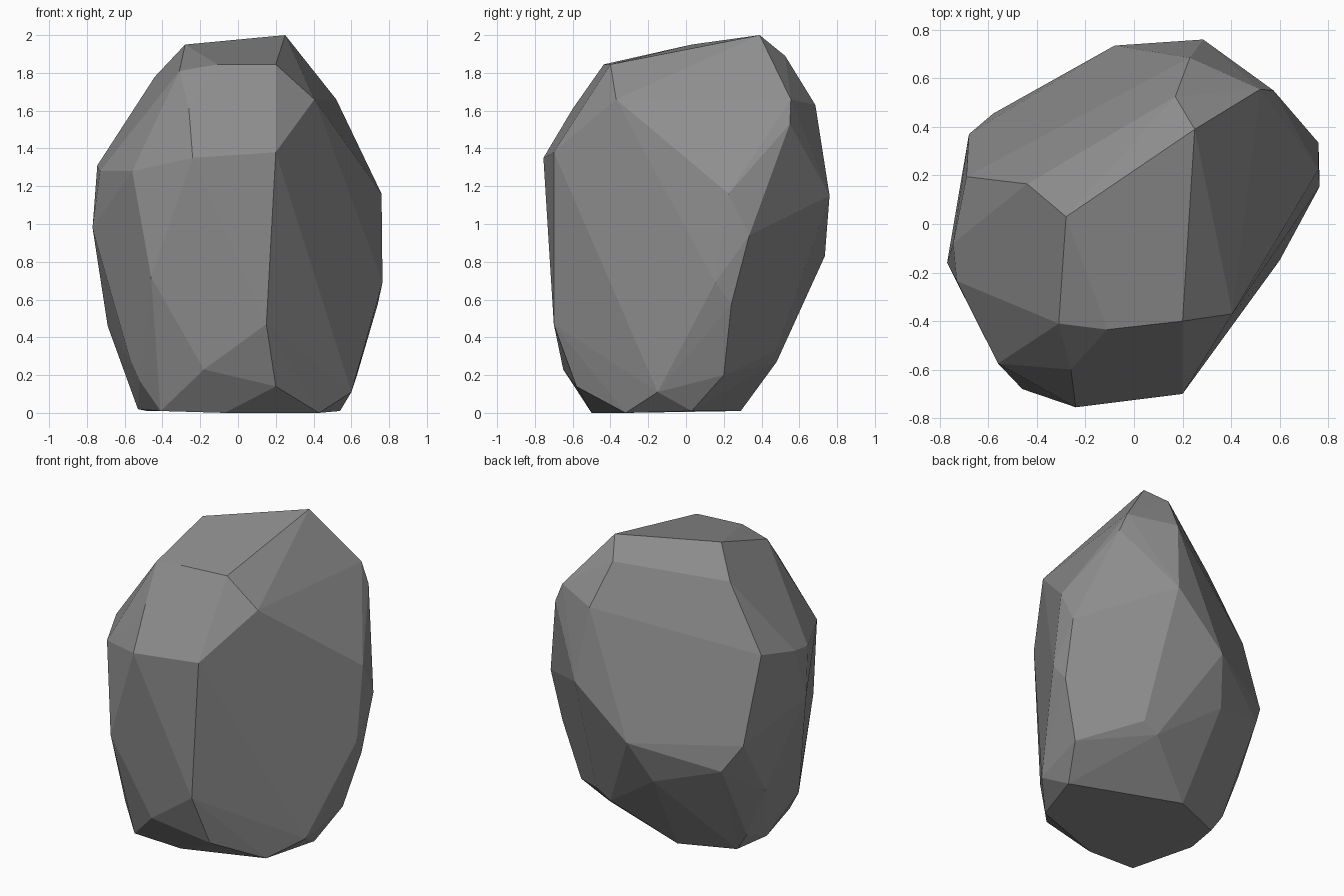
import bpy, bmesh, math

# Corner points of the boulder, listed from crown to base
CORNERS = [
    # crown
    (.25, .39, 2.0), (-.28, .03, 1.95), (.20, -.40, 1.845), (-.11, -.435, 1.845),
    (-.31, -.41, 1.81), (.17, .525, 1.89), (-.44, .165, 1.78), (.405, -.37, 1.66),
    (.52, .555, 1.66), (.23, .685, 1.63), (-.26, -.60, 1.61), (.575, .55, 1.53),
    # shoulders
    (.20, -.70, 1.38), (-.24, -.755, 1.35), (-.69, .195, 1.37), (-.745, -.08, 1.31),
    (-.73, -.235, 1.28), (-.56, -.575, 1.28), (.76, .225, 1.16), (.285, .76, 1.15),
    # waist
    (-.77, -.16, .98), (.76, .335, .94), (-.08, .735, .83), (-.68, .37, .83),
    (-.46, -.68, .72), (.765, .155, .69), (-.58, .455, .665), (.74, .24, .575),
    (-.18, .60, .55), (.15, -.70, .47), (-.69, .155, .46),
    # lower slopes
    (.32, .48, .33), (.22, .48, .27), (-.57, -.38, .28), (-.18, -.65, .23),
    (.63, .20, .20), (-.52, -.44, .17), (.20, -.58, .14), (-.56, .16, .13),
    (.60, -.15, .11),
    # base
    (-.53, -.09, .02), (-.48, .15, .01), (-.14, .29, .01), (.54, .03, .01),
    (.43, -.32, 0), (-.07, -.50, 0), (-.41, -.50, .01),
]

# Boulder: convex hull with near-coplanar triangles merged into flat facets
bm = bmesh.new()
for p in CORNERS:
    bm.verts.new(p)
hull = bmesh.ops.convex_hull(bm, input=bm.verts[:])
loose = [v for v in bm.verts if not v.link_faces]
bmesh.ops.delete(bm, geom=loose, context='VERTS')
bmesh.ops.dissolve_limit(bm, angle_limit=math.radians(3),
                         verts=bm.verts[:], edges=bm.edges[:])
bmesh.ops.recalc_face_normals(bm, faces=bm.faces[:])

mesh = bpy.data.meshes.new("boulder")
bm.to_mesh(mesh)
bm.free()
boulder = bpy.data.objects.new("boulder", mesh)
bpy.context.collection.objects.link(boulder)

# Stone colour
stone = bpy.data.materials.new("grey stone")
stone.diffuse_color = (.27, .27, .27, 1)
mesh.materials.append(stone)
